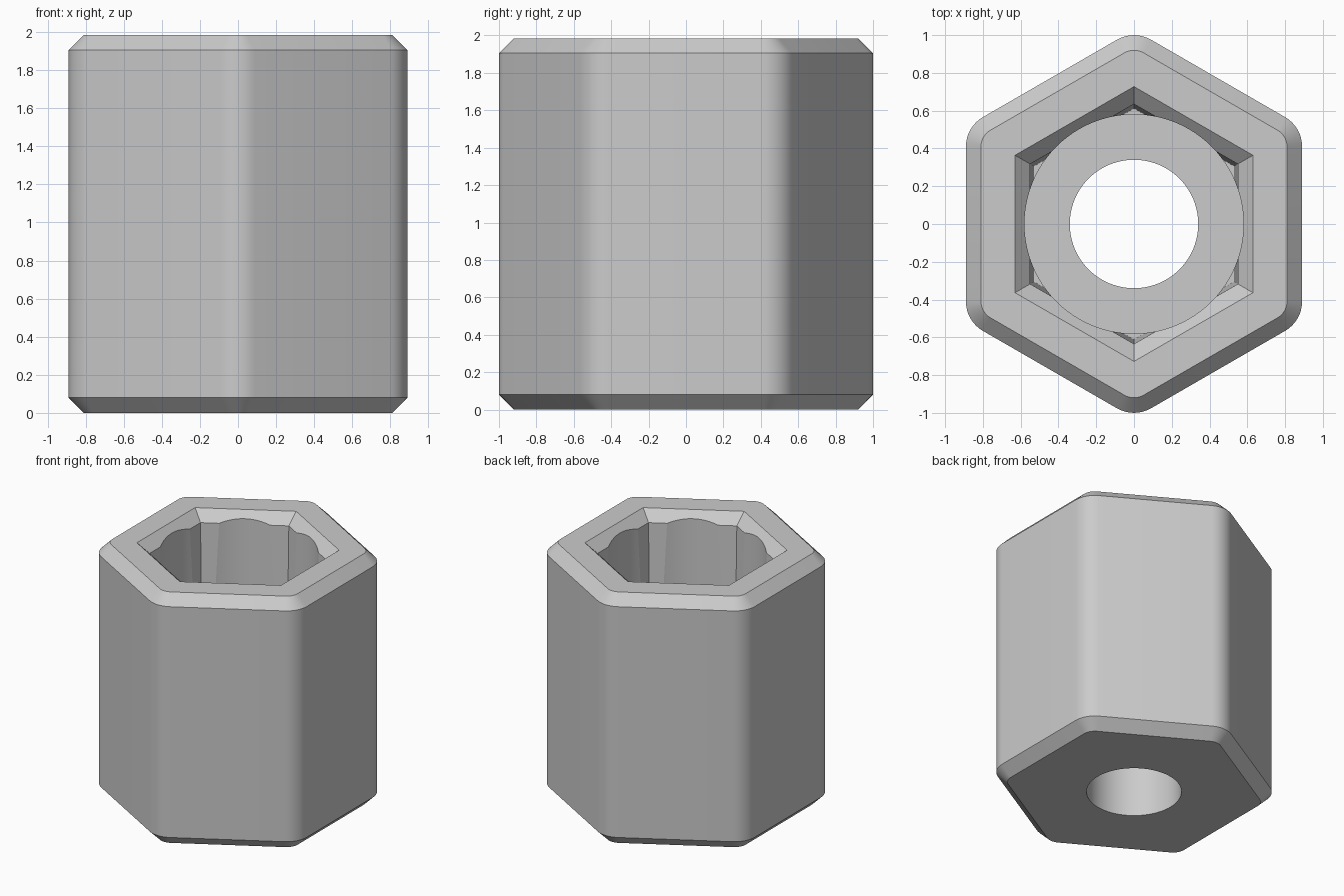
import bpy
import bmesh
from math import cos, sin, pi, radians

if "Cube" in bpy.data.objects:
    bpy.data.objects.remove(bpy.data.objects["Cube"], do_unlink=True)

HEIGHT = 1.985
CHAMFER = 0.08

steel = bpy.data.materials.new("grey steel")
steel.use_nodes = True
colour = (0.6, 0.6, 0.6, 1)
steel.diffuse_color = colour
steel.node_tree.nodes["Principled BSDF"].inputs["Base Color"].default_value = colour


def hexagon(apothem, radius=0, steps=8):
    """Pointed-to-y hexagon outline with optional rounded corners."""
    points = []
    for k in range(6):
        mid = pi / 6 + k * pi / 3
        reach = (apothem - radius) / cos(pi / 6)
        turns = [0] if radius == 0 else [(i / steps - 0.5) * pi / 3 for i in range(steps + 1)]
        for t in turns:
            points.append((reach * cos(mid) + radius * cos(mid + t),
                           reach * sin(mid) + radius * sin(mid + t)))
    return points


def circle(radius, sides=96):
    return [(radius * cos(2 * pi * i / sides), radius * sin(2 * pi * i / sides))
            for i in range(sides)]


def loft(name, sections):
    """Closed solid through (height, outline) sections, bottom to top."""
    bm = bmesh.new()
    rings = [[bm.verts.new((x, y, z)) for x, y in outline] for z, outline in sections]
    for low, high in zip(rings, rings[1:]):
        for i in range(len(low)):
            j = (i + 1) % len(low)
            bm.faces.new((low[i], low[j], high[j], high[i]))
    bm.faces.new(rings[0][::-1])
    bm.faces.new(rings[-1])
    mesh = bpy.data.meshes.new(name)
    bm.to_mesh(mesh)
    bm.free()
    mesh.materials.append(steel)
    obj = bpy.data.objects.new(name, mesh)
    bpy.context.collection.objects.link(obj)
    return obj


# Outer body: rounded hexagonal prism, chamfered at both ends
full = hexagon(0.89, 0.18)
inset = hexagon(0.89 - CHAMFER, 0.18 - CHAMFER)
body = loft("hex_socket_body", [(0, inset), (CHAMFER, full),
                                (HEIGHT - CHAMFER, full), (HEIGHT, inset)])

# Cutters: drafted hex with flared mouth, round relief bore, through hole
mouth = 0.04
cutters = [
    loft("hex_cutter", [(0.8, hexagon(0.53)), (HEIGHT - CHAMFER, hexagon(0.55)),
                        (HEIGHT + mouth, hexagon(0.63 + mouth))]),
    loft("bore_cutter", [(0.7, circle(0.58)), (HEIGHT + 0.1, circle(0.58))]),
    loft("hole_cutter", [(-0.1, circle(0.34)), (1.0, circle(0.34))]),
]

bpy.ops.object.select_all(action="DESELECT")
body.select_set(True)
bpy.context.view_layer.objects.active = body
for cutter in cutters:
    cutter.hide_render = True
    cut = body.modifiers.new(cutter.name, "BOOLEAN")
    cut.operation = "DIFFERENCE"
    cut.solver = "EXACT"
    cut.object = cutter
    bpy.ops.object.modifier_apply(modifier=cut.name)

for cutter in cutters:
    bpy.data.objects.remove(cutter, do_unlink=True)

# Smooth rounded corners and bores, crisp chamfers
bpy.ops.object.shade_smooth_by_angle(angle=radians(15))
